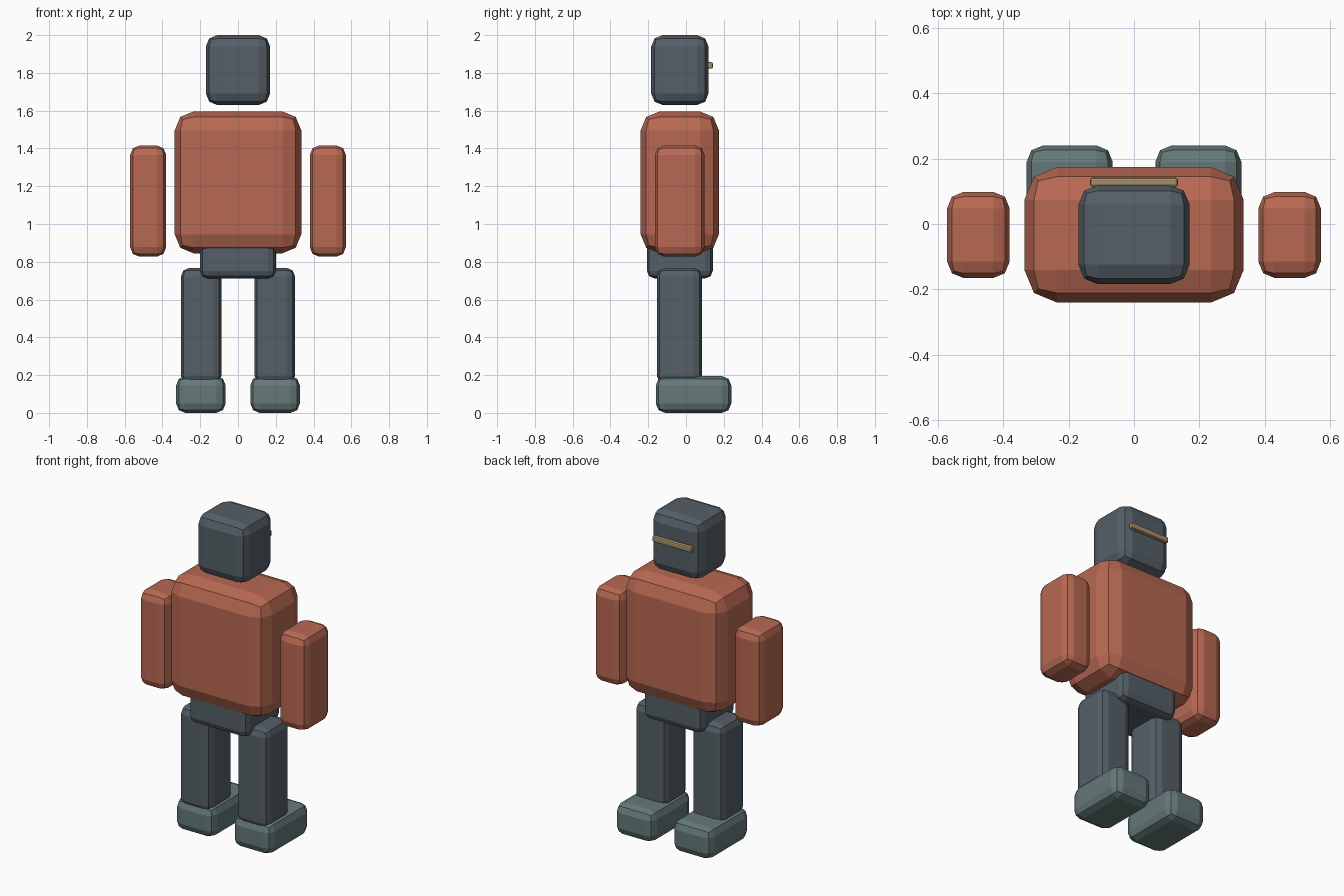
import bpy

if "Cube" in bpy.data.objects:
    bpy.data.objects.remove(bpy.data.objects["Cube"])

def material(name, rgb):
    m = bpy.data.materials.new(name)
    m.diffuse_color = (*rgb, 1)
    m.use_nodes = True
    m.node_tree.nodes["Principled BSDF"].inputs["Base Color"].default_value = m.diffuse_color
    return m

RED = material("red_paint", (0.48, 0.14, 0.085))
DARK = material("dark_steel", (0.09, 0.115, 0.135))
GREEN = material("green_grey", (0.13, 0.19, 0.19))
TAN = material("tan", (0.38, 0.27, 0.13))

def box(name, x, y, z, bevel, mat):
    """Bevelled box from (min, max) ranges on each axis."""
    bpy.ops.mesh.primitive_cube_add(
        size=1, location=[(a + b) / 2 for a, b in (x, y, z)])
    ob = bpy.context.object
    ob.name = name
    ob.scale = [b - a for a, b in (x, y, z)]
    bpy.ops.object.transform_apply(location=False, rotation=False, scale=True)
    mod = ob.modifiers.new("bevel", 'BEVEL')
    mod.width = bevel
    mod.segments = 2
    ob.data.materials.append(mat)
    return ob

def pair(name, x, *args):
    """Same box on both sides of the body."""
    box("right_" + name, x, *args)
    box("left_" + name, (-x[1], -x[0]), *args)

# Body
box("head", (-0.17, 0.17), (-0.184, 0.119), (1.63, 2.0), 0.06, DARK)
box("visor", (-0.134, 0.134), (0.114, 0.142), (1.822, 1.857), 0.008, TAN)
box("torso", (-0.335, 0.335), (-0.24, 0.174), (0.845, 1.596), 0.1, RED)
box("pelvis", (-0.2, 0.2), (-0.207, 0.142), (0.712, 0.95), 0.04, DARK)

# Limbs
pair("arm", (0.38, 0.571), (-0.165, 0.098), (0.827, 1.416), 0.05, RED)
pair("leg", (0.088, 0.302), (-0.154, 0.085), (0.15, 0.768), 0.045, DARK)
pair("foot", (0.065, 0.328), (-0.16, 0.24), (0.0, 0.195), 0.05, GREEN)
